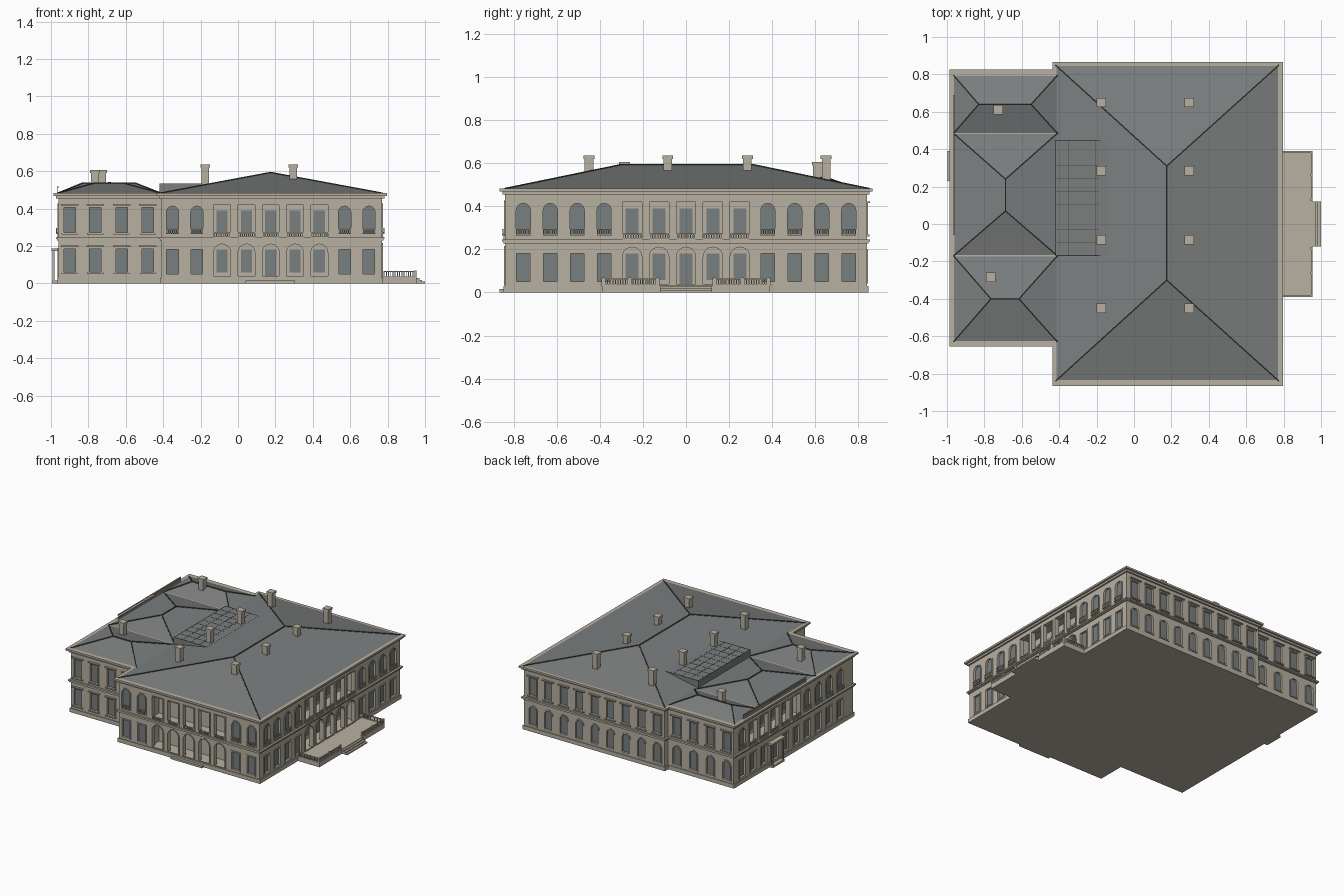
import bpy, bmesh, math
from mathutils import Matrix, Vector

if "Cube" in bpy.data.objects:
    bpy.data.objects.remove(bpy.data.objects["Cube"])


def material(name, rgb):
    m = bpy.data.materials.new(name)
    m.use_nodes = True
    m.diffuse_color = (*rgb, 1)
    m.node_tree.nodes["Principled BSDF"].inputs["Base Color"].default_value = (*rgb, 1)
    return m


STONE = material("warm stone", (0.48, 0.44, 0.36))
SLATE = material("grey slate", (0.2, 0.212, 0.212))
GLASS = material("window grey", (0.19, 0.21, 0.21))
LEAD = material("dark lead", (0.06, 0.065, 0.065))
parts = {}


def part(name, mat=STONE):
    if name not in parts:
        parts[name] = (bmesh.new(), mat)
    return parts[name][0]


def wall_frame(x, y, degrees):
    # Local x runs along the wall, local y goes inward, z is up
    return Matrix.Translation((x, y, 0)) @ Matrix.Rotation(math.radians(degrees), 4, "Z")


WORLD = Matrix()
FRONT = wall_frame(0, -0.84, 0)
RIGHT = wall_frame(0.77, 0, 90)
BACK = wall_frame(0, 0.84, 180)
WING_FRONT = wall_frame(0, -0.63, 0)
WING_BACK = wall_frame(0, 0.8, 180)
WING_SIDE = wall_frame(-0.96, 0, -90)


def box(bm, M, x0, x1, y0, y1, z0, z1):
    at = Matrix.Translation(((x0 + x1) / 2, (y0 + y1) / 2, (z0 + z1) / 2))
    bmesh.ops.create_cube(bm, size=1, matrix=M @ at @ Matrix.Diagonal((x1 - x0, y1 - y0, z1 - z0, 1)))


def profile(u, w, z0, z1, arched):
    r = w / 2
    if not arched:
        return [(u - r, z0), (u + r, z0), (u + r, z1), (u - r, z1)]
    arc = [(u + r * math.cos(math.pi * i / 10), z1 - r + r * math.sin(math.pi * i / 10)) for i in range(11)]
    return [(u - r, z0), (u + r, z0)] + arc


def prism(bm, M, pts, y0, y1):
    a, b = ([bm.verts.new(M @ Vector((x, y, z))) for x, z in pts] for y in (y0, y1))
    bm.faces.new(a)
    bm.faces.new(b[::-1])
    for i in range(len(pts)):
        j = (i + 1) % len(pts)
        bm.faces.new((a[j], a[i], b[i], b[j]))


def ring(bm, M, inner, outer, y0, y1):
    # Moulded surround between two matching outlines
    loops = [[bm.verts.new(M @ Vector((x, y, z))) for x, z in pts]
             for pts, y in ((inner, y1), (inner, y0), (outer, y0), (outer, y1))]
    for a, b in zip(loops, loops[1:]):
        for i in range(len(a)):
            j = (i + 1) % len(a)
            bm.faces.new((a[i], a[j], b[j], b[i]))


def surround(M, u, w, z0, z1, arched, t=0.009):
    ring(part("window_surrounds"), M, profile(u, w, z0, z1, arched),
         profile(u, w + 2 * t, z0 - t, z1 + t, arched), -0.005, 0.002)


def balustrade(name, M, x0, x1, y, z0, z1, t=0.008):
    bm = part(name)
    box(bm, M, x0, x1, y, y + t, z1 - 0.006, z1)
    box(bm, M, x0, x1, y, y + t, z0, z0 + 0.005)
    n = max(2, round((x1 - x0) / 0.012))
    for i in range(n + 1):
        x = x0 + 0.003 + (x1 - x0 - 0.006) * i / n
        box(bm, M, x - 0.0025, x + 0.0025, y + 0.002, y + t - 0.002, z0 + 0.004, z1 - 0.005)


def window(block, M, u, z0, z1, w=0.062, arched=False, hood=False, balcony=False):
    prism(part(block + "_openings"), M, profile(u, w, z0, z1, arched), -0.02, 0.016)
    prism(part("window_panes", GLASS), M, profile(u, w + 0.002, z0 - 0.001, z1 + 0.001, arched), 0.011, 0.018)
    surround(M, u, w, z0, z1, arched)
    if hood:
        box(part("window_hoods"), M, u - 0.046, u + 0.046, -0.014, 0.002, z1 + 0.009, z1 + 0.017)
        box(part("window_sills"), M, u - 0.043, u + 0.043, -0.012, 0.002, z0 - 0.01, z0 - 0.002)
    if balcony:
        balustrade("window_balconies", M, u - 0.034, u + 0.034, -0.014, z0 - 0.005, z0 + 0.025)


def gallery(block, M, centre, step, z0, z1, arched, balcony):
    # Covered gallery behind a row of five openings
    half = 2.5 * step
    box(part(block + "_rooms"), M, centre - half, centre + half, 0.03, 0.11, z0, 0.225 if arched else 0.44)
    for i in range(-2, 3):
        u = centre + i * step
        prism(part(block + "_openings"), M, profile(u, 0.09, z0 + 0.001, z1, arched), -0.02, 0.04)
        surround(M, u, 0.09, z0 + 0.006, z1, arched, 0.006)
        low = z0 + (0.003 if arched and i == 0 else 0.025)
        box(part("gallery_windows", GLASS), M, u - 0.03, u + 0.03, 0.105, 0.112, low, z1 - 0.03)
        if balcony:
            balustrade("gallery_balconies", M, u - 0.045, u + 0.045, -0.008, z0, z0 + 0.028)


# Main block and wing, with plinth, string course and cornice
box(part("main_walls"), WORLD, -0.41, 0.77, -0.84, 0.84, 0, 0.47)
box(part("wing_walls"), WORLD, -0.96, -0.4, -0.63, 0.8, 0, 0.47)


def band(name, out, z0, z1):
    box(part("main_" + name), WORLD, -0.41 - out, 0.77 + out, -0.84 - out, 0.84 + out, z0, z1)
    box(part("wing_" + name), WORLD, -0.96 - out, -0.41, -0.63 - out, 0.8 + out, z0, z1)


def strip(name, out, z0, z1):
    # Hollow band so that the galleries stay open
    for block, x0, x1, y0, y1 in (("main_", -0.41, 0.77, -0.84, 0.84), ("wing_", -0.96, -0.41, -0.63, 0.8)):
        bm = part(block + name)
        box(bm, WORLD, x0 - out, x1 + out * (x1 > 0), y0 - out, y0 + 0.004, z0, z1)
        box(bm, WORLD, x0 - out, x1 + out * (x1 > 0), y1 - 0.004, y1 + out, z0, z1)
        box(bm, WORLD, x0 - out, x0 + 0.004, y0, y1, z0, z1)
        if x1 > 0:
            box(bm, WORLD, x1 - 0.004, x1 + out, y0, y1, z0, z1)


strip("plinth", 0.006, 0, 0.03)
strip("string_course", 0.008, 0.228, 0.236)
strip("string_ledge", 0.014, 0.236, 0.246)
band("frieze", 0.012, 0.454, 0.468)
band("cornice", 0.026, 0.468, 0.482)

# Front and terrace side: galleries flanked by windows
gallery("main", FRONT, 0.175, 0.13, 0.033, 0.21, True, False)
gallery("main", FRONT, 0.175, 0.13, 0.246, 0.42, False, True)
gallery("main", RIGHT, 0, 0.125, 0.033, 0.21, True, False)
gallery("main", RIGHT, 0, 0.125, 0.246, 0.42, False, True)
sides = [(FRONT, u) for u in (-0.35, -0.22, 0.57, 0.7)]
sides += [(RIGHT, s * (0.38 + 0.125 * i)) for s in (-1, 1) for i in range(4)]
for M, u in sides:
    window("main", M, u, 0.05, 0.18)
    window("main", M, u, 0.27, 0.413, 0.066, arched=True, balcony=True)

# Back windows and wing front windows
for i in range(9):
    window("main", BACK, 0.345 - 0.13 * i, 0.05, 0.19, arched=True)
    window("main", BACK, 0.345 - 0.13 * i, 0.27, 0.405, hood=True)
for x in (-0.9, -0.763, -0.622, -0.482):
    for z in (0.06, 0.272):
        window("wing", WING_FRONT, x, z, z + 0.125 + 0.01 * (z > 0.2), hood=True)
    window("wing", WING_BACK, -x, 0.05, 0.19, arched=True)
    window("wing", WING_BACK, -x, 0.27, 0.405, hood=True)

# Wing side: upper gallery, porch and roof parapet
gallery("wing", WING_SIDE, -0.31, 0.13, 0.246, 0.42, False, True)
for i in range(-3, 7):
    u = -0.31 + 0.13 * i
    if i != 0:
        window("wing", WING_SIDE, u, 0.05, 0.18)
    if abs(i) > 2:
        window("wing", WING_SIDE, u, 0.27, 0.413, 0.066, arched=True, balcony=True)
window("wing", WING_SIDE, -0.31, 0.034, 0.165, 0.08)
porch = part("side_porch")
box(porch, WING_SIDE, -0.39, -0.23, -0.036, 0, 0.172, 0.186)
box(porch, WING_SIDE, -0.38, -0.24, -0.034, 0, 0, 0.015)
for u in (-0.378, -0.252):
    box(porch, WING_SIDE, u, u + 0.01, -0.031, -0.02, 0.015, 0.172)
balustrade("roof_parapet", WING_SIDE, -0.69, 0.06, -0.008, 0.482, 0.517)

# Terrace with steps and balustrades, and the front step
terrace = part("terrace")
box(terrace, WORLD, 0.76, 0.955, -0.39, 0.39, 0, 0.033)
for i in range(3):
    box(part("terrace_steps"), WORLD, 0.95, 0.97 + 0.015 * i, -0.12, 0.12, 0, 0.028 - 0.009 * i)
EDGE = wall_frame(0.955, 0, 90)
for s in (-1, 1):
    a, b = sorted((s * 0.125, s * 0.39))
    balustrade("terrace_balustrade", EDGE, a, b, 0.001, 0.033, 0.066)
    balustrade("terrace_balustrade", WORLD, 0.778, 0.95, s * 0.385 - 0.004, 0.033, 0.066)
    for u in (0.13, 0.26, 0.385):
        box(part("terrace_piers"), EDGE, s * u - 0.006, s * u + 0.006, 0, 0.012, 0.03, 0.069)
box(part("front_step"), WORLD, 0.04, 0.305, -0.866, -0.83, 0, 0.015)


# Hipped roofs with lead rolls along ridges and hips
def hip(name, x0, x1, y0, y1, ze, ends, zr):
    bm = part(name, SLATE)
    c = [Vector(p) for p in ((x0, y0, ze), (x1, y0, ze), (x1, y1, ze), (x0, y1, ze))]
    r = [Vector((*e, zr)) for e in ends]
    v = [bm.verts.new(p) for p in c + r]
    along_y = ends[0][0] == ends[1][0]
    faces = ((0, 1, 4), (1, 2, 5, 4), (2, 3, 5), (3, 0, 4, 5)) if along_y else (
        (0, 1, 5, 4), (1, 2, 5), (2, 3, 4, 5), (3, 0, 4))
    for f in faces:
        bm.faces.new([v[i] for i in f])
    bm.faces.new([v[i] for i in (3, 2, 1, 0)])
    near = (0, 0, 1, 1) if along_y else (0, 1, 1, 0)
    for a, b in [(r[0], r[1])] + [(c[i], r[k]) for i, k in enumerate(near)]:
        d = b - a
        M = Matrix.Translation((a + b) / 2) @ d.to_track_quat("Z", "Y").to_matrix().to_4x4()
        bmesh.ops.create_cone(part("roof_rolls", LEAD), cap_ends=True, segments=6, radius1=0.0045,
                              radius2=0.0045, depth=d.length, matrix=M)


hip("main_roof", -0.42, 0.775, -0.84, 0.85, 0.481, ((0.175, -0.3), (0.175, 0.31)), 0.592)
hip("wing_front_roof", -0.965, -0.41, -0.63, -0.17, 0.481, ((-0.765, -0.4), (-0.615, -0.4)), 0.536)
hip("wing_middle_roof", -0.965, -0.41, -0.17, 0.485, 0.481, ((-0.687, 0.07), (-0.687, 0.24)), 0.538)
hip("wing_back_roof", -0.965, -0.41, 0.485, 0.795, 0.481, ((-0.83, 0.64), (-0.55, 0.64)), 0.536)

# Glazed roof light with thin bars
box(part("roof_light", SLATE), WORLD, -0.42, -0.14, -0.17, 0.45, 0.48, 0.534)
for i in range(10):
    y = -0.168 + 0.616 * i / 9
    box(part("roof_light_bars", LEAD), WORLD, -0.42, -0.19, y - 0.001, y + 0.001, 0.533, 0.535)
for i in range(4):
    x = -0.418 + 0.07 * i
    box(part("roof_light_bars", LEAD), WORLD, x - 0.001, x + 0.001, -0.17, 0.45, 0.533, 0.535)

# Chimneys
stacks = [(x, y, 0.628) for x in (-0.175, 0.295) for y in (-0.45, -0.085, 0.285, 0.65)]
for x, y, top in stacks + [(-0.765, -0.285, 0.598), (-0.725, 0.61, 0.598)]:
    box(part("chimneys"), WORLD, x - 0.02, x + 0.02, y - 0.02, y + 0.02, 0.48, top)
    box(part("chimney_caps"), WORLD, x - 0.025, x + 0.025, y - 0.025, y + 0.025, top - 0.008, top + 0.008)

# Turn the parts into objects
objects = {}
for name, (bm, mat) in parts.items():
    bmesh.ops.recalc_face_normals(bm, faces=bm.faces)
    mesh = bpy.data.meshes.new(name)
    bm.to_mesh(mesh)
    bm.free()
    mesh.materials.append(mat)
    objects[name] = bpy.data.objects.new(name, mesh)
    bpy.context.collection.objects.link(objects[name])

# Cut galleries and openings into the walls
for block in ("main", "wing"):
    walls = objects[block + "_walls"]
    cutters = [objects[block + s] for s in ("_rooms", "_openings")]
    for cutter in cutters:
        cutter.hide_render = True
        mod = walls.modifiers.new(cutter.name, "BOOLEAN")
        mod.operation, mod.solver, mod.object = "DIFFERENCE", "EXACT", cutter
    cut = bpy.data.meshes.new_from_object(walls.evaluated_get(bpy.context.evaluated_depsgraph_get()))
    walls.modifiers.clear()
    walls.data = cut
    for cutter in cutters:
        bpy.data.objects.remove(cutter)
